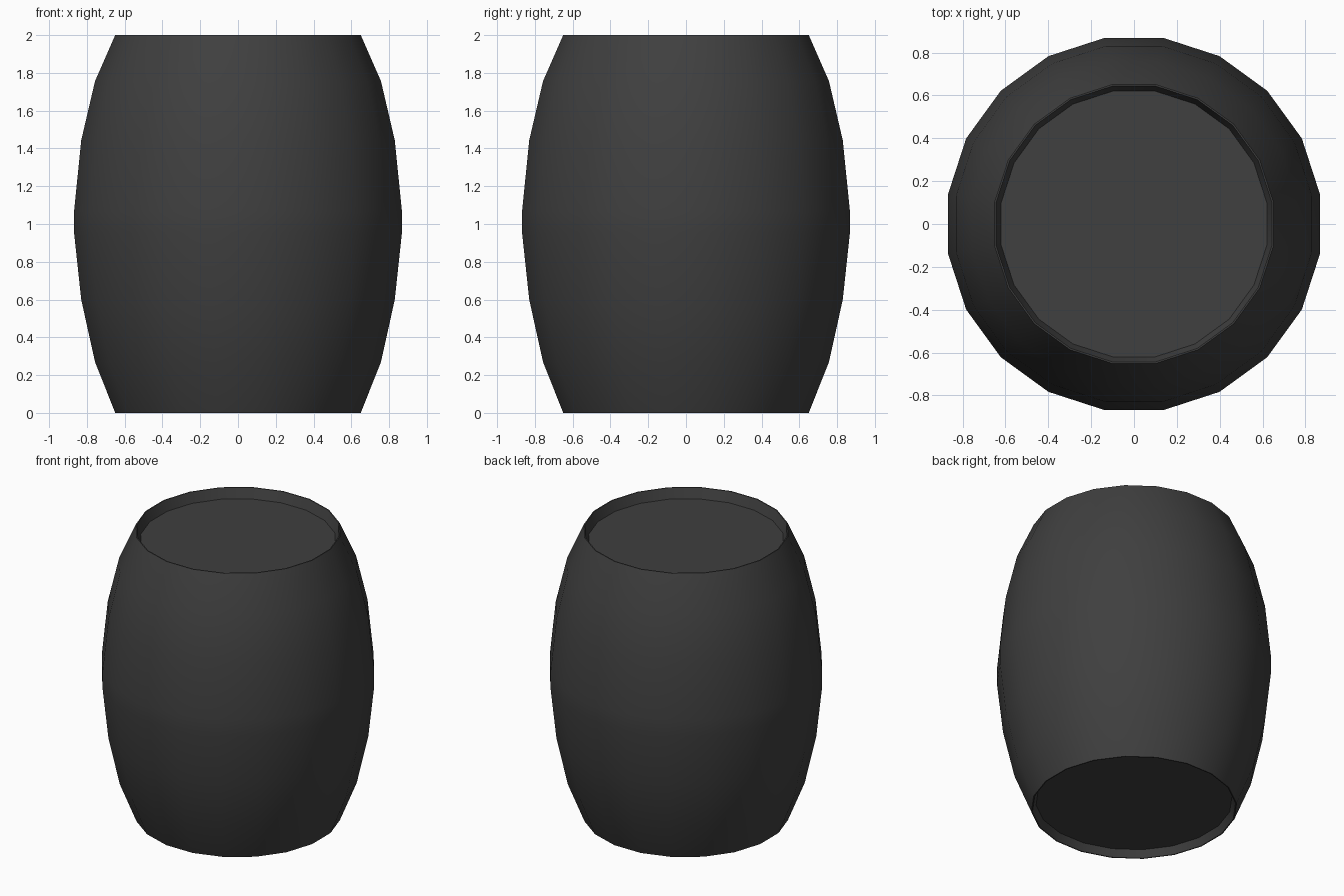
import bpy, bmesh, math

cube = bpy.data.objects.get("Cube")
if cube:
    bpy.data.objects.remove(cube, do_unlink=True)

SIDES = 20
FLAT = math.cos(math.pi / SIDES)  # flat sides face the axes

charcoal = bpy.data.materials.new("charcoal")
charcoal.use_nodes = True
colour = (0.05, 0.05, 0.05, 1)
charcoal.diffuse_color = colour
charcoal.node_tree.nodes["Principled BSDF"].inputs["Base Color"].default_value = colour


def ring(bm, radius, z):
    step = math.tau / SIDES
    return [bm.verts.new((radius / FLAT * math.cos((i + 0.5) * step),
                          radius / FLAT * math.sin((i + 0.5) * step), z))
            for i in range(SIDES)]


def finish(bm, name):
    mesh = bpy.data.meshes.new(name)
    bm.to_mesh(mesh)
    bm.free()
    mesh.materials.append(charcoal)
    obj = bpy.data.objects.new(name, mesh)
    bpy.context.collection.objects.link(obj)
    bpy.ops.object.select_all(action="DESELECT")
    obj.select_set(True)
    bpy.context.view_layer.objects.active = obj
    bpy.ops.object.shade_smooth_by_angle(angle=math.radians(30))


def lathe(name, profile):
    bm = bmesh.new()
    rings = [ring(bm, r, z) for r, z in profile]
    for low, high in zip(rings, rings[1:]):
        for i in range(SIDES):
            j = (i + 1) % SIDES
            bm.faces.new((low[i], low[j], high[j], high[i]))
    finish(bm, name)


def disc(name, radius, z, up):
    bm = bmesh.new()
    verts = ring(bm, radius, z)
    bm.faces.new(verts if up else verts[::-1])
    finish(bm, name)


# Bulging wall with narrow rims folding inwards to the recessed ends
LID, BASE = 1.93, 0.05
lathe("barrel_wall", [
    (0.62, BASE), (0.643, 0), (0.65, 0),
    (0.757, 0.27), (0.83, 0.6), (0.868, 0.955),
    (0.868, 1.066), (0.83, 1.443), (0.757, 1.756),
    (0.65, 2), (0.643, 2), (0.62, LID)])

# Recessed ends
disc("barrel_lid", 0.62, LID, True)
disc("barrel_base", 0.62, BASE, False)
